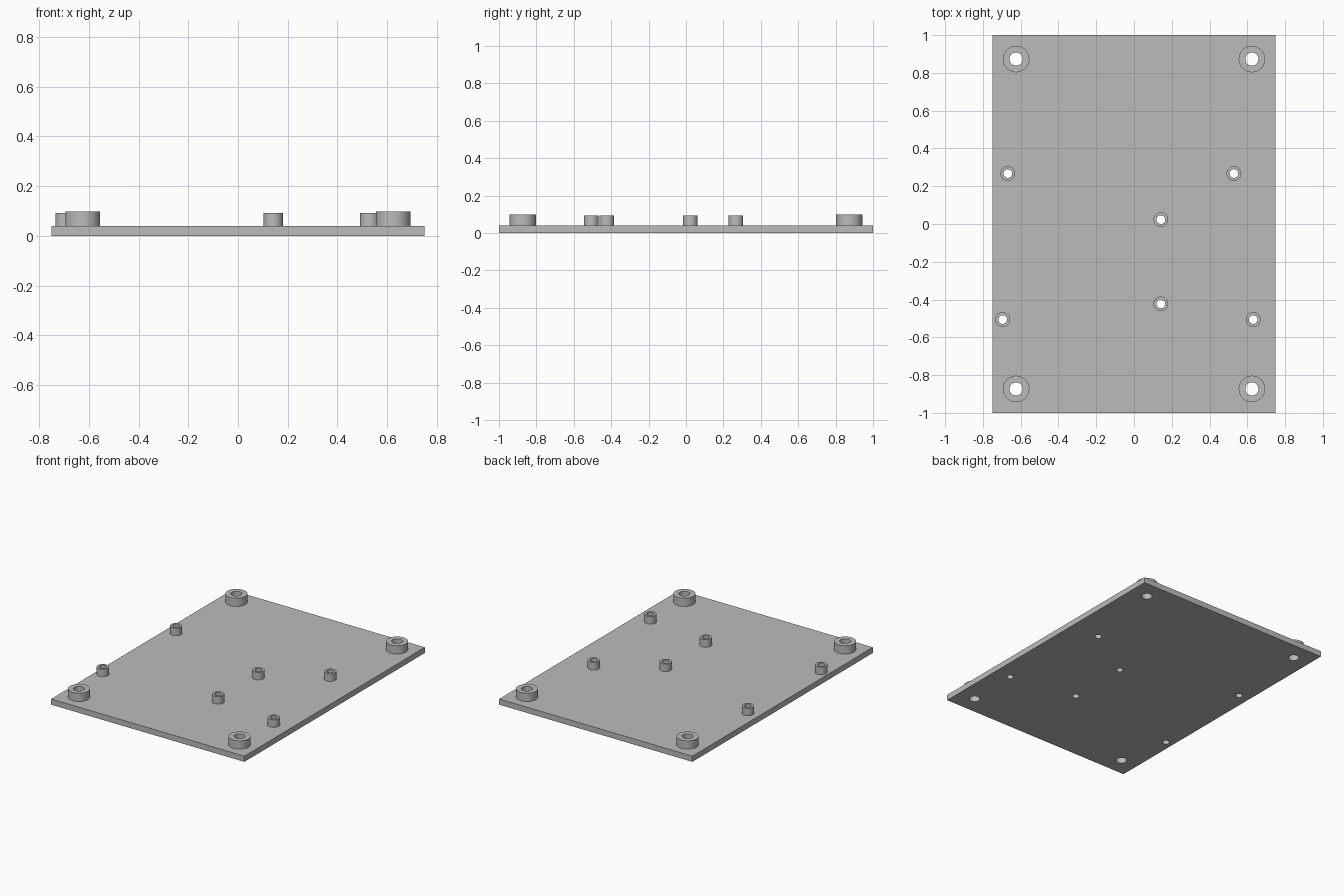
import bpy
import bmesh
from math import cos, sin, tau, radians

if "Cube" in bpy.data.objects:
    bpy.data.objects.remove(bpy.data.objects["Cube"], do_unlink=True)

PLATE_TOP = 0.04
SEGMENTS = 40

grey = bpy.data.materials.new("plain_grey")
grey.use_nodes = True
colour = (0.5, 0.5, 0.5, 1)
grey.diffuse_color = colour
grey.node_tree.nodes["Principled BSDF"].inputs["Base Color"].default_value = colour


def add_object(name, bm):
    bmesh.ops.recalc_face_normals(bm, faces=bm.faces)
    mesh = bpy.data.meshes.new(name)
    bm.to_mesh(mesh)
    bm.free()
    mesh.materials.append(grey)
    obj = bpy.data.objects.new(name, mesh)
    bpy.context.collection.objects.link(obj)
    return obj


def smooth(obj):
    bpy.ops.object.select_all(action='DESELECT')
    obj.select_set(True)
    bpy.context.view_layer.objects.active = obj
    bpy.ops.object.shade_smooth_by_angle(angle=radians(30))


def circle(bm, x, y, radius, z):
    return [bm.verts.new((x + radius * cos(tau * i / SEGMENTS),
                          y + radius * sin(tau * i / SEGMENTS), z))
            for i in range(SEGMENTS)]


def bridge(bm, a, b):
    for i in range(SEGMENTS):
        j = (i + 1) % SEGMENTS
        bm.faces.new((a[i], a[j], b[j], b[i]))


def standoff(name, x, y, outer, inner, top):
    # Hollow round boss standing on the plate
    bm = bmesh.new()
    rings = [circle(bm, x, y, r, z) for r, z in
             ((outer, PLATE_TOP), (outer, top), (inner, top), (inner, PLATE_TOP))]
    for k in range(4):
        bridge(bm, rings[k], rings[(k + 1) % 4])
    smooth(add_object(name, bm))


# Corner bosses and smaller board supports: name, x, y, outer, inner, top
bosses = []
for side, sx in (("left", 1), ("right", -1)):
    for end, sy in (("front", -1), ("back", 1)):
        bosses.append((f"corner_boss_{end}_{side}", sx * 0.624, sy * 0.873,
                       0.07, 0.035, 0.098))
supports = ((-0.668, 0.267), (0.529, 0.267), (0.142, 0.023),
            (0.142, -0.423), (-0.695, -0.506), (0.631, -0.506))
for n, (x, y) in enumerate(supports, 1):
    bosses.append((f"board_support_{n}", x, y, 0.039, 0.023, 0.093))
for boss in bosses:
    standoff(*boss)

# Base plate
bm = bmesh.new()
bmesh.ops.create_cube(bm, size=1)
for v in bm.verts:
    v.co = (v.co.x * 1.5, v.co.y * 2, (v.co.z + 0.5) * PLATE_TOP)
plate = add_object("base_plate", bm)

# Through holes under every boss
bm = bmesh.new()
for name, x, y, outer, inner, top in bosses:
    low, high = circle(bm, x, y, inner, -0.1), circle(bm, x, y, inner, 0.2)
    bridge(bm, low, high)
    bm.faces.new(low)
    bm.faces.new(high)
cutter = add_object("hole_cutter", bm)
cutter.hide_render = True
cut = plate.modifiers.new("holes", 'BOOLEAN')
cut.operation = 'DIFFERENCE'
cut.solver = 'EXACT'
cut.object = cutter
smooth(plate)
bpy.ops.object.modifier_apply(modifier="holes")
bpy.data.objects.remove(cutter, do_unlink=True)
smooth(plate)
